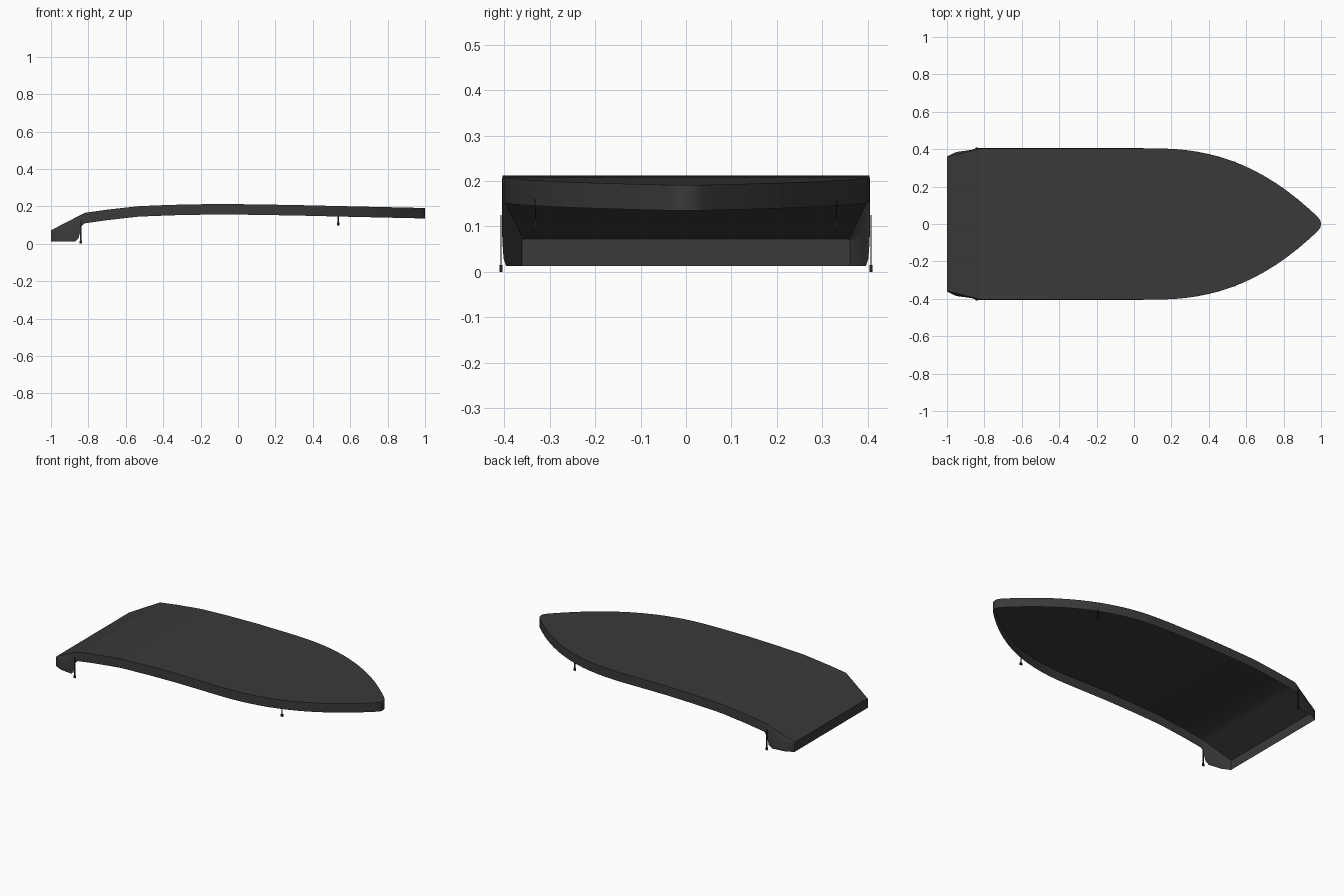
import bpy, bmesh, math

if "Cube" in bpy.data.objects:
    bpy.data.objects.remove(bpy.data.objects["Cube"])


def material(name, rgb):
    m = bpy.data.materials.new(name)
    m.diffuse_color = (*rgb, 1)
    m.use_nodes = True
    m.node_tree.nodes["Principled BSDF"].inputs["Base Color"].default_value = m.diffuse_color
    return m


CANVAS = material("charcoal canvas", (0.042, 0.042, 0.042))
STRAP = material("dark strap", (0.016, 0.016, 0.016))


def lerp(table, x):
    for (x0, v0), (x1, v1) in zip(table, table[1:]):
        if x <= x1:
            return v0 + (v1 - v0) * (x - x0) / (x1 - x0)
    return table[-1][1]


# Side profile and stern plan curves, as (x, value)
TOP = [(-1, .072), (-.82, .165), (-.7, .182), (-.53, .201), (-.35, .208), (-.15, .212),
       (.05, .211), (.3, .207), (.6, .2), (1, .191)]
HEM = [(-1, .013), (-.87, .013), (-.852, .03), (-.845, .06), (-.838, .092), (-.82, .108)]
RIM = [(-1, .358), (-.82, .404)]
BULGE = [(-1, .361), (-.95, .385), (-.87, .396), (-.84, .405), (-.82, .405)]


def half_width(x, table):
    if x < .1:
        return lerp(table, x)
    return .404 * (1 - ((x - .1) / .92) ** 2.33) if x < .985 else lerp([(.985, .034), (.995, .022), (1, 0)], x)


def hem_z(x):
    return lerp(HEM, x) if x < -.82 else lerp(TOP, x) - .056


def crease_z(x):
    # soft fold just under the rim near the stern
    return lerp([(-1, .068), (-.95, .08), (-.82, .13)], x) if x < -.82 else lerp(TOP, x) - .018


def finish(name, bm, mat, angle=30):
    me = bpy.data.meshes.new(name)
    bm.to_mesh(me)
    bm.free()
    me.materials.append(mat)
    ob = bpy.data.objects.new(name, me)
    bpy.context.collection.objects.link(ob)
    bpy.ops.object.select_all(action='DESELECT')
    ob.select_set(True)
    bpy.context.view_layer.objects.active = ob
    bpy.ops.object.shade_smooth_by_angle(angle=math.radians(angle))
    return ob


# Cover: open shell with a top sheet, hanging skirt and stern panel
xs = [-1, -.95, -.87, -.852, -.845, -.838, -.82, -.7, -.53, -.35, -.15, .05]
xs += [.1 + .06 * i for i in range(15)] + [.965, .985, .995, 1]
bm = bmesh.new()
rows = []
for x in xs:
    row = []
    for s in (-1, 1):
        side = [(half_width(x, RIM), lerp(TOP, x)),
                (half_width(x, BULGE), crease_z(x)),
                (half_width(x, BULGE), hem_z(x))]
        row.append([bm.verts.new((x, s * y, z)) for y, z in side])
    rows.append(row)
for (a0, b0), (a1, b1) in zip(rows, rows[1:]):
    bm.faces.new((a0[0], a1[0], b1[0], b0[0]))
    for k in range(2):
        bm.faces.new((a0[k], a0[k + 1], a1[k + 1], a1[k]))
        bm.faces.new((b0[k], b1[k], b1[k + 1], b0[k + 1]))
a, b = rows[0]
bm.faces.new((a[0], b[0], b[1], b[2], a[2], a[1]))
bmesh.ops.remove_doubles(bm, verts=bm.verts, dist=.0005)
finish("cover_shell", bm, CANVAS)


# Tie-down straps: thin band with a small hook at the end
def box(bm, x0, x1, y0, y1, z0, z1):
    vs = bmesh.ops.create_cube(bm, size=1)["verts"]
    for v in vs:
        v.co = (x1 if v.co.x > 0 else x0, y1 if v.co.y > 0 else y0, z1 if v.co.z > 0 else z0)


for name, x, y, low, high in (("stern_strap", -.84, .407, 0, .125), ("bow_strap", .535, .331, .098, .16)):
    for s, side in ((-1, "right"), (1, "left")):
        bm = bmesh.new()
        box(bm, x - .004, x + .004, s * y - .001, s * y + .001, low + .01, high)
        box(bm, x - .007, x + .007, s * y - .003, s * y + .003, low, low + .015)
        finish(f"{name}_{side}", bm, STRAP)
